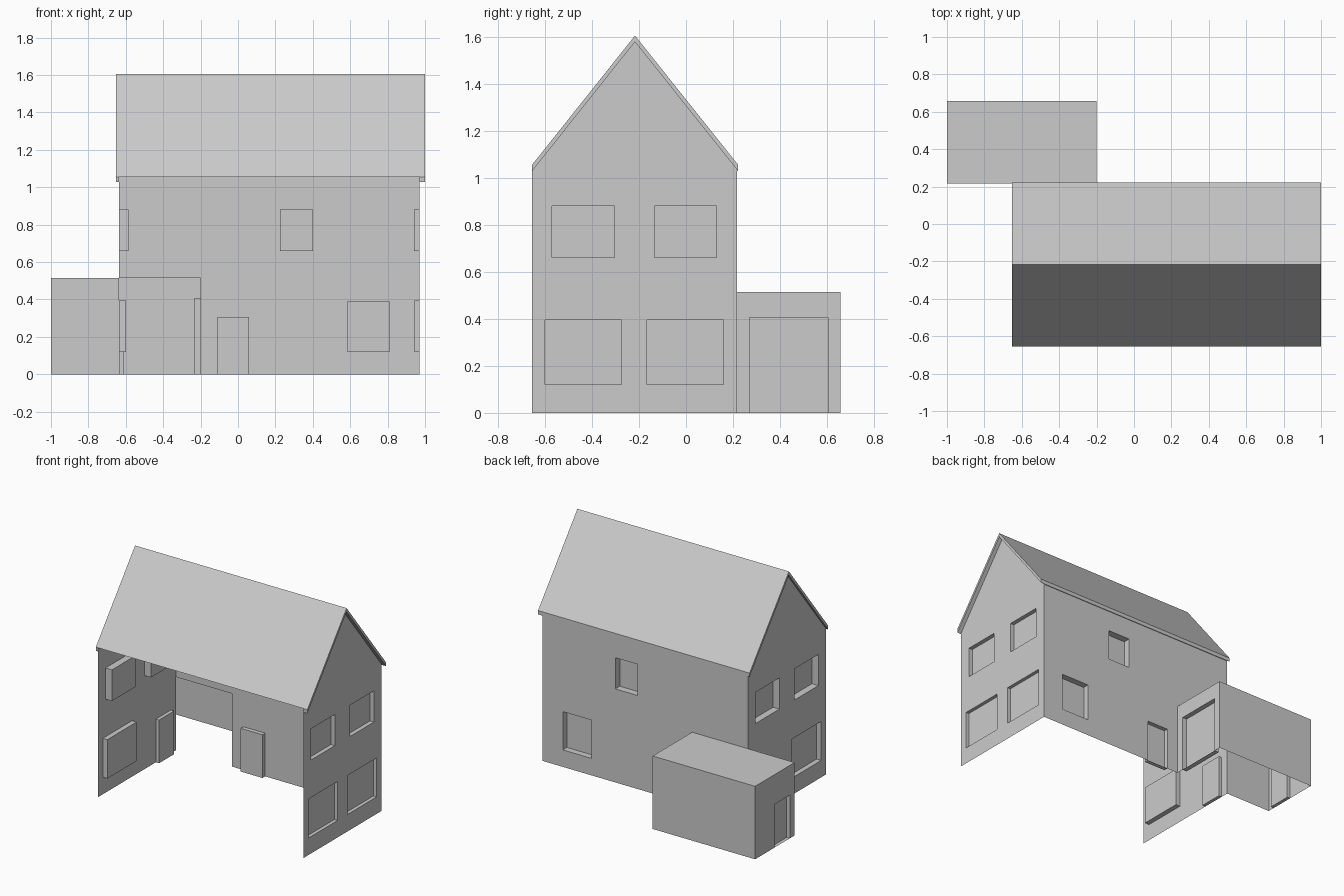
import bpy, bmesh
from mathutils import Vector

cube = bpy.data.objects.get("Cube")
if cube:
    bpy.data.objects.remove(cube, do_unlink=True)

grey = bpy.data.materials.new("plain_grey")
grey.use_nodes = True
grey.diffuse_color = (0.6, 0.6, 0.6, 1)
grey.node_tree.nodes["Principled BSDF"].inputs["Base Color"].default_value = (0.6, 0.6, 0.6, 1)

# Main dimensions
LEFT, RIGHT, FRONT, BACK = 0.97, -0.635, -0.655, 0.217
EAVE_Y, EAVE, RIDGE_Y, RIDGE, THICK = 0.222, 1.055, -0.217, 1.605, 0.027
ROOF_LEFT, ROOF_RIGHT = 1.0, -0.652
EXT_L, EXT_R, EXT_BACK, EXT_H = -0.2, -1.0, 0.657, 0.515


def finish(bm, name):
    mesh = bpy.data.meshes.new(name)
    bm.to_mesh(mesh)
    bm.free()
    mesh.materials.append(grey)
    obj = bpy.data.objects.new(name, mesh)
    bpy.context.collection.objects.link(obj)
    return obj


def wall(name, axis, pos, outward, outline, recesses=()):
    """Upright sheet; each recess (u0, u1, z0, z1, depth) is pushed inward."""
    ui = 1 - axis
    normal = Vector((0, 0, 0))
    normal[axis] = outward

    def place(u, z):
        p = Vector((0, 0, z))
        p[axis], p[ui] = pos, u
        return p

    bm = bmesh.new()
    face = bm.faces.new([bm.verts.new(place(u, z)) for u, z in outline])
    face.normal_update()
    if face.normal.dot(normal) < 0:
        face.normal_flip()
    # cut lines along the recess borders
    for u0, u1, z0, z1, depth in recesses:
        for i, value in ((ui, u0), (ui, u1), (2, z0), (2, z1)):
            n = Vector((0, 0, 0))
            n[i] = 1
            bmesh.ops.bisect_plane(bm, geom=bm.verts[:] + bm.edges[:] + bm.faces[:],
                                   dist=1e-5, plane_co=n * value, plane_no=n)
    for u0, u1, z0, z1, depth in recesses:
        inside = []
        for f in bm.faces:
            c = f.calc_center_median()
            if abs(c[axis] - pos) < 1e-4 and u0 < c[ui] < u1 and z0 < c.z < z1:
                inside.append(f)
        new = bmesh.ops.extrude_face_region(bm, geom=inside)["geom"]
        verts = [g for g in new if isinstance(g, bmesh.types.BMVert)]
        bmesh.ops.translate(bm, verts=verts, vec=-normal * depth)
        old = [f for f in inside if f.is_valid]
        if old:
            bmesh.ops.delete(bm, geom=old, context='FACES')
    return finish(bm, name)


def rect(u0, u1, h):
    return [(u0, 0), (u1, 0), (u1, h), (u0, h)]


def prism(name, x0, x1, profile):
    """Solid with a (y, z) profile running along x."""
    bm = bmesh.new()
    face = bm.faces.new([bm.verts.new((x0, y, z)) for y, z in profile])
    new = bmesh.ops.extrude_face_region(bm, geom=[face])["geom"]
    verts = [g for g in new if isinstance(g, bmesh.types.BMVert)]
    bmesh.ops.translate(bm, verts=verts, vec=(x1 - x0, 0, 0))
    bmesh.ops.recalc_face_normals(bm, faces=bm.faces[:])
    return finish(bm, name)


def sheet(name, corners):
    bm = bmesh.new()
    face = bm.faces.new([bm.verts.new(c) for c in corners])
    face.normal_update()
    if face.normal.z < 0:
        face.normal_flip()
    return finish(bm, name)


# Gable walls with recessed windows, and a door on the right one
gable = [(FRONT, 0), (BACK, 0), (BACK, EAVE), (RIDGE_Y, RIDGE), (FRONT, EAVE)]


def upper(d):
    return [(-0.57, -0.305, 0.66, 0.88, d), (-0.135, 0.13, 0.66, 0.88, d)]


front_window = (-0.6, -0.275, 0.12, 0.395)
wall("left_gable_wall", 0, LEFT, 1, gable,
     upper(0.03) + [front_window + (0.025,), (-0.165, 0.16, 0.12, 0.395, 0.025)])
wall("right_gable_wall", 0, RIGHT, -1, gable,
     upper(0.05) + [front_window + (0.035,), (-0.01, 0.16, 0, 0.305, 0.025)])

# Back wall, open where the extension joins
wall("back_wall", 1, BACK, 1,
     [(LEFT, 0), (LEFT, EAVE), (RIGHT, EAVE), (RIGHT, EXT_H), (EXT_L, EXT_H), (EXT_L, 0)],
     [(0.225, 0.4, 0.66, 0.88, 0.05), (0.585, 0.81, 0.12, 0.39, 0.045),
      (-0.11, 0.06, 0, 0.305, 0.03)])

# Roof slopes, verge overhangs and back eave
for name, y in (("front_roof_slope", FRONT), ("back_roof_slope", EAVE_Y)):
    sheet(name, [(ROOF_RIGHT, y, EAVE), (ROOF_LEFT, y, EAVE),
                 (ROOF_LEFT, RIDGE_Y, RIDGE), (ROOF_RIGHT, RIDGE_Y, RIDGE)])
top = [(FRONT, EAVE), (RIDGE_Y, RIDGE), (EAVE_Y, EAVE)]
chevron = top + [(y, z - THICK) for y, z in reversed(top)]
prism("left_verge", LEFT, ROOF_LEFT, chevron)
prism("right_verge", ROOF_RIGHT, RIGHT, chevron)
prism("back_eave", RIGHT, LEFT,
      [(EAVE_Y, EAVE), (EAVE_Y, EAVE - THICK), (BACK, EAVE - THICK), (BACK, EAVE)])

# Extension
wall("extension_left_wall", 0, EXT_L, 1, rect(BACK, EXT_BACK, EXT_H),
     [(0.27, 0.605, 0, 0.405, 0.035)])
wall("extension_right_wall", 0, EXT_R, -1, rect(BACK, EXT_BACK, EXT_H),
     [(0.27, 0.44, 0, 0.305, 0.025)])
wall("extension_back_wall", 1, EXT_BACK, 1, rect(EXT_R, EXT_L, EXT_H))
wall("extension_front_wall", 1, BACK, -1, rect(EXT_R, RIGHT, EXT_H))
sheet("extension_roof", [(EXT_R, BACK, EXT_H), (EXT_L, BACK, EXT_H),
                         (EXT_L, EXT_BACK, EXT_H), (EXT_R, EXT_BACK, EXT_H)])
